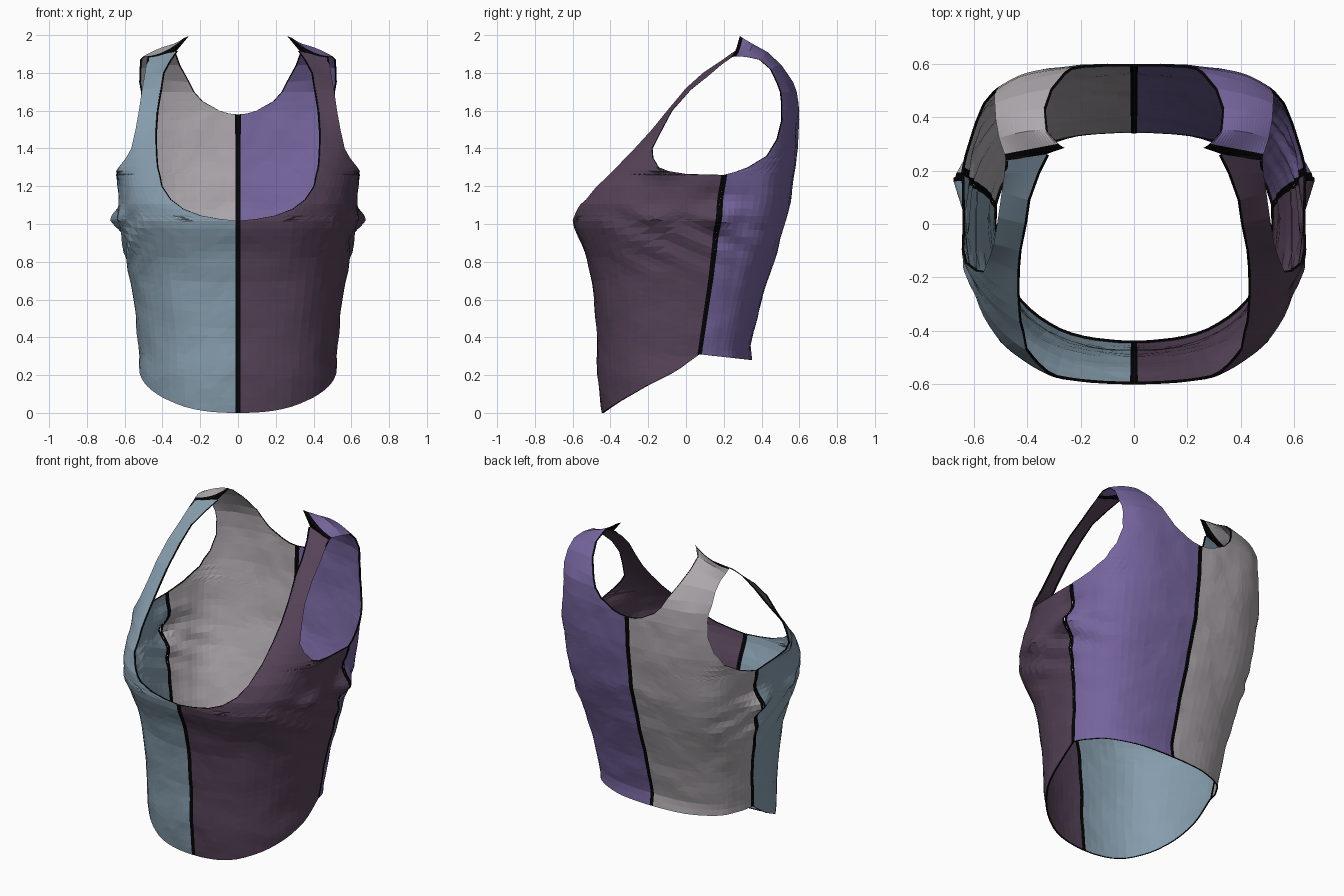
import bpy, bmesh, math
from mathutils import Vector, noise

if "Cube" in bpy.data.objects:
    bpy.data.objects.remove(bpy.data.objects["Cube"])


def mat(name, rgb):
    m = bpy.data.materials.new(name)
    m.diffuse_color = [((c / 255 + 0.055) / 1.055) ** 2.4 for c in rgb] + [1]
    m.use_nodes = True
    m.node_tree.nodes["Principled BSDF"].inputs["Base Color"].default_value = m.diffuse_color
    return m


SEAM = mat("black seam", (2, 2, 2))
BLUE = mat("dusty blue", (134, 157, 173))
PLUM = mat("dark plum", (86, 67, 88))
VIOLET = mat("violet", (118, 101, 158))
GREY = mat("warm grey", (174, 168, 173))


def lerp(table, z):
    """Piecewise linear lookup in (position, value) pairs."""
    if z <= table[0][0]:
        return table[0][1]
    for (a, p), (b, q) in zip(table, table[1:]):
        if z <= b:
            return p + (q - p) * (z - a) / (b - a)
    return table[-1][1]


# Body outline by height: half width, side seam depth, squareness
WIDTH = [(0, .52), (.17, .53), (.3, .52), (.5, .54), (.7, .57), (.85, .6), (1, .625),
         (1.26, .645), (1.4, .66), (1.55, .675), (1.7, .665)]
SIDE_Y = [(.3, .07), (.7, .13), (1, .165), (1.25, .2)]
SQUARE = [(0, 2.4), (.8, 2.7), (1, 3)]

# Each side: centre depth, hem height around the body, neckline x, armhole y, shoulder rows
FRONT = dict(
    depth=[(0, -.445), (.2, -.467), (.45, -.475), (.7, -.498), (.83, -.53), (.93, -.572),
           (1, -.597), (1.1, -.598), (1.2, -.54), (1.3, -.436), (1.4, -.325)],
    hem=[(0, .31), (.23, .22), (.5, .15), (.82, .06), (1, 0)],
    base=1.017, narrow=0,
    neck=[(1.017, 0), (1.027, .1), (1.045, .2), (1.08, .29), (1.13, .36), (1.2, .405),
          (1.3, .428), (1.4, .433)],
    arm=[(1.26, .2), (1.265, 0), (1.28, -.09), (1.3, -.14), (1.35, -.175), (1.4, -.18)],
    rows=[1.027, 1.045, 1.06, 1.08, 1.105, 1.13, 1.165, 1.2, 1.23, 1.26, 1.265,
          1.28, 1.3, 1.35, 1.4],
    shoulder=[(.435, -.18, 1.5, .545, -.13, 1.5), (.43, -.10, 1.6, .525, -.075, 1.6),
              (.412, 0, 1.72, .505, .025, 1.71), (.393, .09, 1.8, .495, .12, 1.785),
              (.362, .19, 1.865, .485, .19, 1.845), (.327, .262, 1.915, .48, .237, 1.878),
              (.26, .285, 1.995, .48, .247, 1.885)],
    bulge=0, seam=(.023, .02))
BACK = dict(
    depth=[(.28, .35), (.35, .34), (.6, .4), (.85, .48), (1.1, .55), (1.4, .59), (1.6, .6),
           (1.7, .592)],
    hem=[(0, .31), (1, .28)],
    base=1.23, narrow=.05,
    neck=[(1.58, 0), (1.585, .05), (1.6, .1), (1.65, .19), (1.7, .235)],
    arm=[(1.26, .2), (1.275, .26), (1.3, .33), (1.36, .43), (1.45, .485), (1.55, .512),
         (1.65, .51), (1.7, .503)],
    rows=[1.26, 1.265, 1.275, 1.3, 1.33, 1.36, 1.4, 1.45, 1.5, 1.55, 1.58, 1.585,
          1.6, 1.625, 1.65, 1.7],
    shoulder=[(.262, .57, 1.75, .525, .485, 1.75), (.31, .505, 1.84, .522, .45, 1.82),
              (.335, .43, 1.91, .515, .39, 1.87), (.33, .35, 1.955, .505, .32, 1.885),
              (.285, .30, 1.985, .485, .262, 1.887), (.26, .285, 1.995, .48, .247, 1.885)],
    bulge=.015, seam=(.023, .045))

COLS, BASE_ROWS = 20, 26


def wrinkle(p):
    """Push a point in or out: cloth noise, pleats and folds under the arms."""
    d = .007 * noise.noise(p * 6) + .003 * noise.noise(p * 13)
    side = max(0, min(1, (p.x - .4) / .2))
    d += .009 * side * math.sin(42 * (p.z + .5 * p.y)) * math.exp(-((p.z - .92) / .16) ** 2)
    for y, z, amp in ((.17, 1.03, .045), (-.13, 1.28, .025), (.17, 1.14, -.025), (-.13, 1.04, .03)):
        d += amp * side * math.exp(-((p.y - y) / .1) ** 2 - ((p.z - z) / .05) ** 2)
    q = p + Vector((p.x, p.y - .1, 0)).normalized() * d
    q.y = max(-.6, min(.6, q.y))
    return q


def body_point(part, theta, z, t=None):
    """Rounded-square cross-section; t blends the height up from the hem."""
    def unit(h):
        n = lerp(SQUARE, h)
        s, c = max(0, math.sin(theta)), max(0, math.cos(theta))
        r = (s ** n + c ** n) ** (-1 / n)
        return s * r, c * r
    if t is not None:
        hem = lerp(part["hem"], unit(.15)[1])
        z = hem + (z - hem) * t
    s, c = unit(z)
    ys = lerp(SIDE_Y, z)
    x = lerp(WIDTH, z) * s * (1 - part["narrow"] * min(1, c / .4))
    return Vector((x, ys + (lerp(part["depth"], z) - ys) * c, z))


def columns(a, b, wa, wb):
    """Column positions from a to b with a narrow seam column at both ends."""
    k = COLS - 2
    return [a] + [a + wa + (b - wb - a - wa) * i / k for i in range(k + 1)] + [b]


def panel(name, part, sign, colour):
    wa, wb = part["seam"]
    grid = []
    # torso rising from the hem
    for r in range(BASE_ROWS):
        grid.append([body_point(part, th, part["base"], r / (BASE_ROWS - 1))
                     for th in columns(0, math.pi / 2, wa, wb)])
    # neckline and armhole rows
    for z in part["rows"]:
        n, ys = lerp(SQUARE, z), lerp(SIDE_Y, z)
        q = lerp(part["neck"], z) / lerp(WIDTH, z) / (1 - part["narrow"])
        a = math.atan2(q, (1 - q ** n) ** (1 / n))
        c = max(0, (lerp(part["arm"], z) - ys) / (lerp(part["depth"], z) - ys))
        b = math.atan2((1 - c ** n) ** (1 / n), c)
        grid.append([body_point(part, th, z) for th in columns(a, b, wa, wb)])
    # strap up to the shoulder seam, which sags between its ends
    count = len(part["shoulder"])
    for i, row in enumerate(part["shoulder"]):
        p, q = Vector(row[:3]), Vector(row[3:])
        line = []
        for f in columns(0, 1, .03, .03):
            arc = 4 * f * (1 - f)
            lift = part["bulge"] * arc if i < count - 2 else 0
            sag = .03 * arc if i == count - 1 else (.02 * arc if i == count - 2 and lift == 0 and part is BACK else 0)
            line.append(p.lerp(q, f) + Vector((0, lift * .6, lift * .6 - sag)))
        grid.append(line)
    last = len(grid) - 2
    zc = part["neck"][0][0]
    grid = [[wrinkle(p) if i < last - 1 else p for p in line] for i, line in enumerate(grid)]
    bm = bmesh.new()
    verts = [[bm.verts.new((sign * p.x, p.y, p.z)) for p in line] for line in grid]
    flip = sign * (1 if part is FRONT else -1) < 0

    def quad(f, m):
        face = bm.faces.new(f[::-1] if flip else f)
        face.material_index = m

    for r in range(len(verts) - 1):
        top = max(grid[r + 1][0].z, grid[r + 1][-1].z)
        for c in range(COLS):
            # seams: centre line, side line and shoulder line
            centre = c == 0 and top <= zc + 1e-4
            side = c == COLS - 1 and top <= 1.2601
            quad([verts[r][c], verts[r][c + 1], verts[r + 1][c + 1], verts[r + 1][c]],
                 int(centre or side or r == last))
    # thin black turned-in edge along the hem, neckline and armhole
    neck = [i for i, g in enumerate(grid) if g[0].z >= zc - 1e-3 and i <= last]
    arm = [i for i, g in enumerate(grid) if g[-1].z >= 1.259 and i <= last]
    for chain in ([(0, c) for c in range(COLS + 1)], [(i, 0) for i in neck],
                  [(i, COLS) for i in arm]):
        inner = []
        for r, c in chain:
            p = grid[r][c]
            p = p - Vector((p.x, p.y - .1, 0)).normalized() * .01
            inner.append(bm.verts.new((sign * p.x, p.y, p.z)))
        for k in range(len(chain) - 1):
            (r0, c0), (r1, c1) = chain[k], chain[k + 1]
            quad([verts[r0][c0], inner[k], inner[k + 1], verts[r1][c1]], 1)
    bmesh.ops.triangulate(bm, faces=bm.faces[:])
    bmesh.ops.dissolve_degenerate(bm, dist=1e-5, edges=bm.edges[:])
    me = bpy.data.meshes.new(name)
    bm.to_mesh(me)
    bm.free()
    me.materials.append(colour)
    me.materials.append(SEAM)
    bpy.context.collection.objects.link(bpy.data.objects.new(name, me))


panel("front_panel_right", FRONT, 1, PLUM)
panel("front_panel_left", FRONT, -1, BLUE)
panel("back_panel_right", BACK, 1, VIOLET)
panel("back_panel_left", BACK, -1, GREY)
